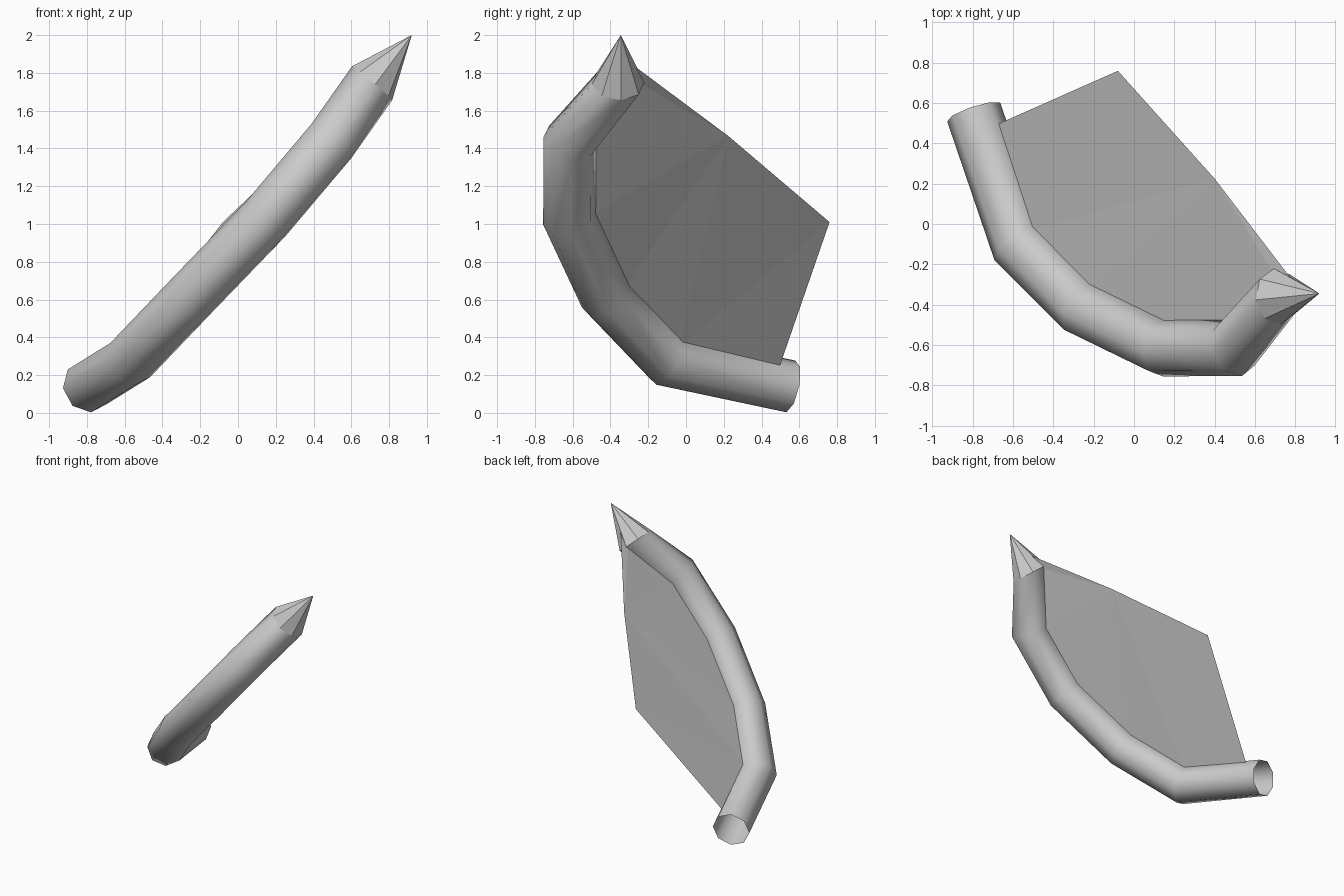
import bpy, bmesh, math
from mathutils import Vector

if "Cube" in bpy.data.objects:
    bpy.data.objects.remove(bpy.data.objects["Cube"])

SIDES, RADIUS = 8, 0.14
NORMAL = Vector((1, 0.154, -0.853)).normalized()   # the whole model lies around this plane
PATH = [Vector(p) for p in [(-0.795, 0.555, 0.14), (-0.57, -0.105, 0.28), (-0.25, -0.425, 0.615),
                            (0.145, -0.617, 1.025), (0.495, -0.615, 1.44), (0.71, -0.36, 1.745)]]
TIP = Vector((0.92, -0.345, 2.0))

grey = bpy.data.materials.new("light grey")
grey.diffuse_color = (0.6, 0.6, 0.6, 1)
grey.use_nodes = True
grey.node_tree.nodes["Principled BSDF"].inputs["Base Color"].default_value = grey.diffuse_color


def finish(name, bm, smooth=False):
    mesh = bpy.data.meshes.new(name)
    for f in bm.faces:
        f.smooth = smooth
    bm.to_mesh(mesh)
    bm.free()
    mesh.materials.append(grey)
    obj = bpy.data.objects.new(name, mesh)
    bpy.context.collection.objects.link(obj)


def frame(i):
    """Outward direction in the plane and mitre stretch at path point i."""
    after = ((PATH + [TIP])[i + 1] - PATH[i]).normalized()
    if i in (0, len(PATH) - 1):
        return NORMAL.cross(after), 1.0
    before = (PATH[i] - PATH[i - 1]).normalized()
    t = (before + after).normalized()
    return NORMAL.cross(t), 1 / t.dot(after)


def ring(bm, i):
    u, k = frame(i)
    angles = [2 * math.pi * s / SIDES for s in range(SIDES)]
    return [bm.verts.new(PATH[i] + RADIUS * (u * k * math.cos(a) + NORMAL * math.sin(a))) for a in angles]


# Bent tube, open at the lower end
bm = bmesh.new()
rings = [ring(bm, i) for i in range(len(PATH))]
for a, b in zip(rings, rings[1:]):
    for s in range(SIDES):
        n = (s + 1) % SIDES
        bm.faces.new((a[s], a[n], b[n], b[s]))
finish("curved_tube", bm, smooth=True)

# Faceted point on the upper end
bm = bmesh.new()
base, apex = ring(bm, len(PATH) - 1), bm.verts.new(TIP)
for s in range(SIDES):
    bm.faces.new((base[s], base[(s + 1) % SIDES], apex))
finish("pointed_tip", bm)

# Thin web filling the inside of the bend, tucked just into the tube
bm = bmesh.new()
outline = [Vector(p) for p in [(0.79, -0.285, 1.845), (0.4, 0.225, 1.465), (-0.08, 0.76, 1.01), (-0.70, 0.485, 0.215)]]
for i in range(1, len(PATH)):
    u, k = frame(i)
    outline.append(PATH[i] - u * k * RADIUS * 0.8)
bm.faces.new([bm.verts.new(p) for p in outline])
bmesh.ops.triangulate(bm, faces=bm.faces[:])
finish("web_panel", bm)
